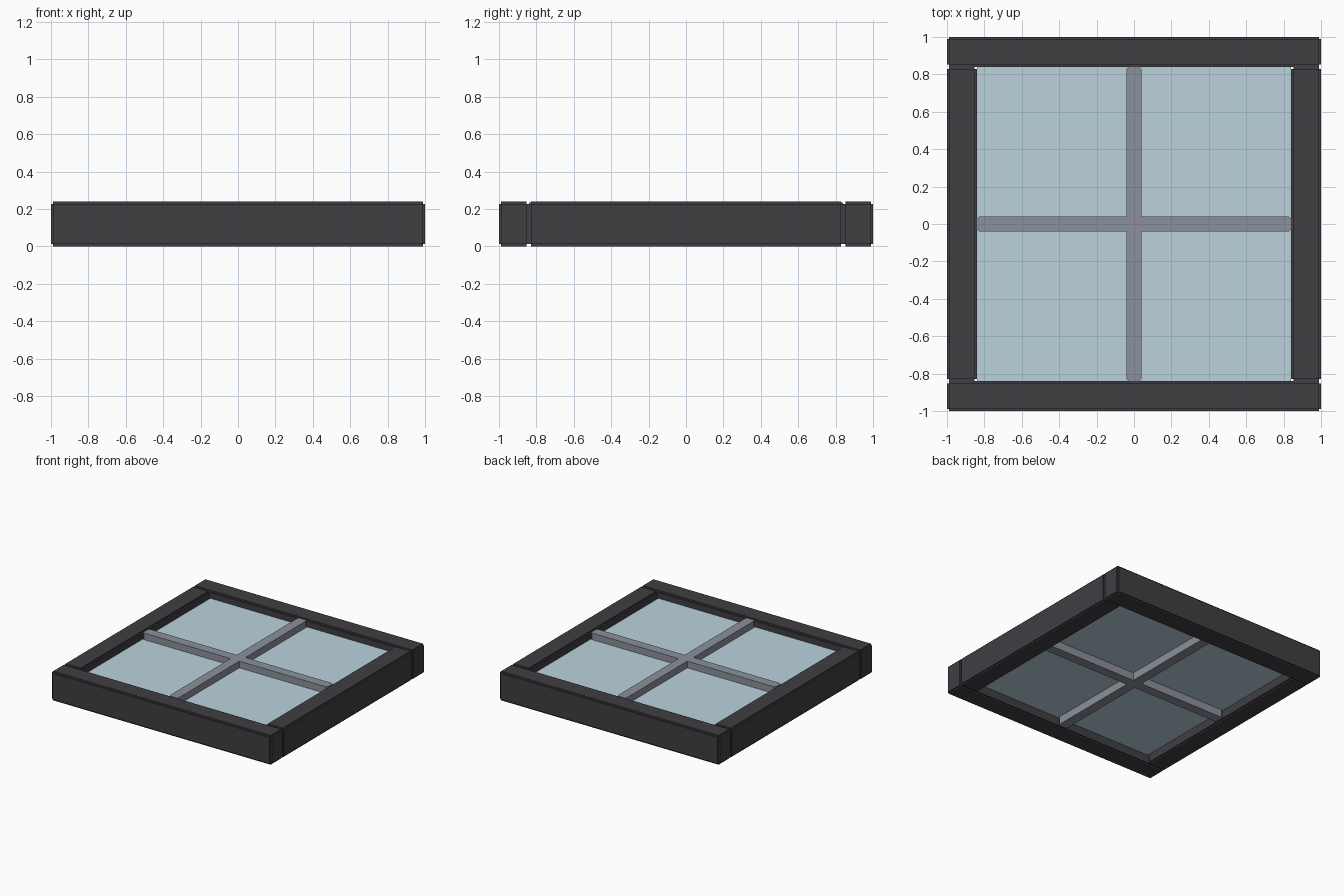
import bpy, bmesh

if "Cube" in bpy.data.objects:
    bpy.data.objects.remove(bpy.data.objects["Cube"])


def material(name, rgb):
    m = bpy.data.materials.new(name)
    m.diffuse_color = (*rgb, 1.0)
    m.use_nodes = True
    m.node_tree.nodes["Principled BSDF"].inputs["Base Color"].default_value = m.diffuse_color
    return m


frame_mat = material("dark_frame", (0.05, 0.049, 0.055))
bar_mat = material("grey_bar", (0.26, 0.28, 0.33))
glass_mat = material("pale_glass", (0.50, 0.65, 0.72))


def add_box(bm, lo, hi):
    verts = bmesh.ops.create_cube(bm, size=1.0)["verts"]
    for v in verts:
        for i in range(3):
            v.co[i] = (lo[i] + hi[i]) / 2 + v.co[i] * (hi[i] - lo[i])


def finish(name, bm, mat):
    mesh = bpy.data.meshes.new(name)
    bm.to_mesh(mesh)
    bm.free()
    mesh.materials.append(mat)
    ob = bpy.data.objects.new(name, mesh)
    bpy.context.collection.objects.link(ob)


def rail(name, lo, hi, step):
    """Rail with small stepped edges: three crossing boxes."""
    bm = bmesh.new()
    for axis in range(3):
        inset = [0 if i == axis else step for i in range(3)]
        add_box(bm, [a + s for a, s in zip(lo, inset)],
                [b - s for b, s in zip(hi, inset)])
    finish(name, bm, frame_mat)


def block(name, lo, hi, mat, bevel=0.0):
    """Plain box, optionally with chamfered upright edges."""
    bm = bmesh.new()
    add_box(bm, lo, hi)
    if bevel:
        edges = [e for e in bm.edges
                 if abs(e.verts[0].co.z - e.verts[1].co.z) > 1e-4]
        bmesh.ops.bevel(bm, geom=edges, offset=bevel, segments=1,
                        profile=0.5, affect='EDGES')
    finish(name, bm, mat)


IN, H, B = 0.84, 0.24, 0.012

# outer frame: full-length front and back rails, side rails between them
rail("front_rail", (-1, -1, 0), (1, -IN, H), B)
rail("back_rail", (-1, IN, 0), (1, 1, H), B)
rail("left_rail", (-1, -IN, 0), (-IN, IN, H), B)
rail("right_rail", (IN, -IN, 0), (1, IN, H), B)

# glass pane
block("glass_pane", (-IN, -IN, 0.08), (IN, IN, 0.18), glass_mat)

# crossing glazing bars
block("long_bar", (-0.04, -IN, 0.015), (0.04, IN, 0.235), bar_mat, B)
block("cross_bar", (-IN, -0.04, 0.015), (IN, 0.04, 0.235), bar_mat, B)
